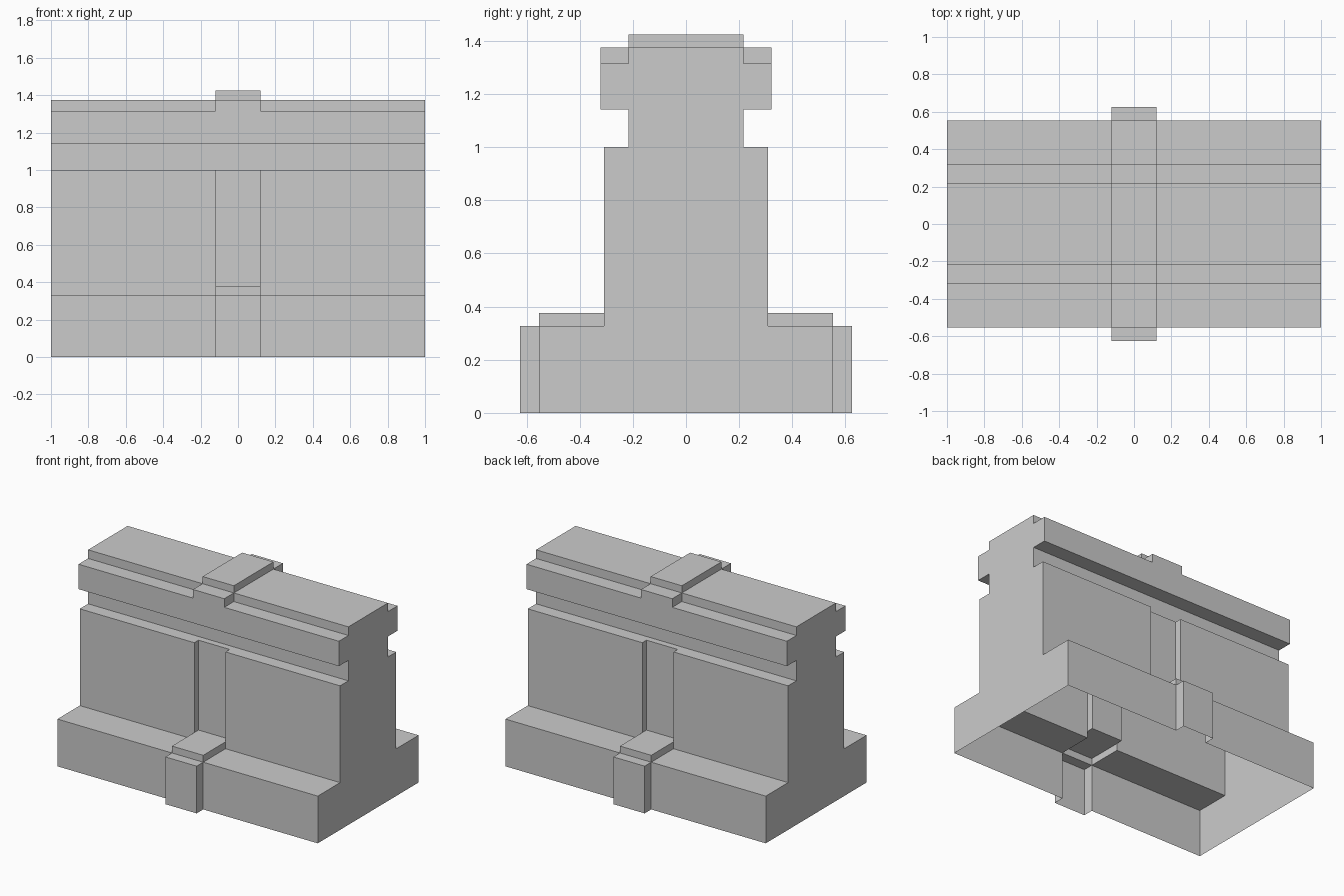
import bpy
import bmesh

cube = bpy.data.objects.get("Cube")
if cube:
    bpy.data.objects.remove(cube, do_unlink=True)

# Key dimensions of the barrier section
FOOT, POST, BODY, RECESS, NECK, LIP = 0.553, 0.625, 0.308, 0.262, 0.217, 0.322
Z_FOOT, Z_STEP, Z_BODY, Z_NECK, Z_LIP, Z_TOP, Z_CAP = 0.328, 0.376, 1.0, 1.142, 1.315, 1.375, 1.425
HALF_LENGTH, HALF_STRAP = 1.0, 0.12

# Matching half profiles: (wall point, centre strap point), from ground to top
PAIRS = [
    ((FOOT, 0), (POST, 0)),
    ((FOOT, Z_FOOT), (POST, Z_FOOT)),
    ((FOOT, Z_FOOT), (FOOT, Z_FOOT)),
    ((FOOT, Z_FOOT), (FOOT, Z_STEP)),
    ((BODY, Z_FOOT), (BODY, Z_STEP)),
    ((BODY, Z_STEP), (BODY, Z_STEP)),
    ((BODY, Z_STEP), (RECESS, Z_STEP)),
    ((BODY, Z_BODY), (RECESS, Z_BODY)),
    ((RECESS, Z_BODY), (RECESS, Z_BODY)),
    ((NECK, Z_BODY), (NECK, Z_BODY)),
    ((NECK, Z_NECK), (NECK, Z_NECK)),
    ((LIP, Z_NECK), (LIP, Z_NECK)),
    ((LIP, Z_LIP), (LIP, Z_LIP)),
    ((LIP, Z_LIP), (LIP, Z_TOP)),
    ((NECK, Z_LIP), (NECK, Z_TOP)),
    ((NECK, Z_TOP), (NECK, Z_TOP)),
    ((NECK, Z_TOP), (NECK, Z_CAP)),
]


def full_profile(index):
    """Mirror a half profile into one line running front to back."""
    half = [pair[index] for pair in PAIRS]
    return [(-y, z) for y, z in half] + half[::-1]


wall, strap = full_profile(0), full_profile(1)
bm = bmesh.new()


def add_ring(x, profile):
    return [bm.verts.new((x, y, z)) for y, z in profile]


# Loft the open-bottomed shell along its length
rings = [
    add_ring(-HALF_LENGTH, wall),
    add_ring(-HALF_STRAP, wall),
    add_ring(-HALF_STRAP, strap),
    add_ring(HALF_STRAP, strap),
    add_ring(HALF_STRAP, wall),
    add_ring(HALF_LENGTH, wall),
]
for a, b in zip(rings, rings[1:]):
    for i in range(len(a) - 1):
        bm.faces.new((a[i], b[i], b[i + 1], a[i + 1]))

# Close the two ends
bm.faces.new(rings[0])
bm.faces.new(rings[-1][::-1])
bmesh.ops.remove_doubles(bm, verts=bm.verts, dist=0.0005)
bmesh.ops.recalc_face_normals(bm, faces=bm.faces)

mesh = bpy.data.meshes.new("wall_section")
bm.to_mesh(mesh)
bm.free()

# Plain grey finish
grey = bpy.data.materials.new("plain_grey")
grey.use_nodes = True
colour = (0.6, 0.6, 0.6, 1.0)
grey.diffuse_color = colour
grey.node_tree.nodes["Principled BSDF"].inputs["Base Color"].default_value = colour
mesh.materials.append(grey)

section = bpy.data.objects.new("wall_section", mesh)
bpy.context.collection.objects.link(section)
